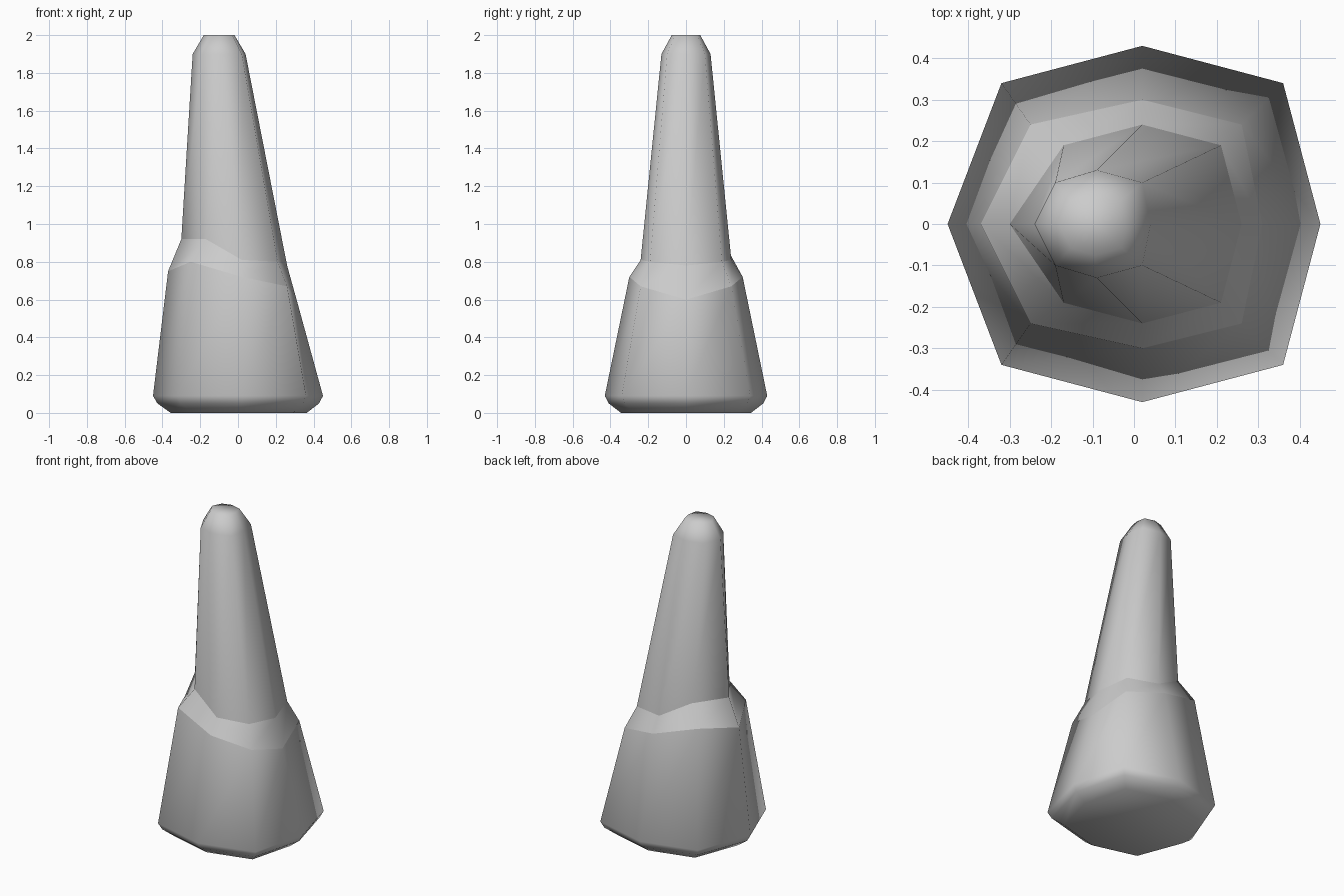
import bpy
import bmesh

cube = bpy.data.objects.get("Cube")
if cube:
    bpy.data.objects.remove(cube, do_unlink=True)

stone = bpy.data.materials.new("plain grey")
stone.use_nodes = True
grey = (0.6, 0.6, 0.6, 1)
stone.diffuse_color = grey
stone.node_tree.nodes["Principled BSDF"].inputs["Base Color"].default_value = grey


def octagon(left, left_diag, side, right_diag, right):
    """Mirror half an octagon (x, y, z points) across y = 0."""
    half = [left, left_diag, side, right_diag, right]
    back = [(x, -y, z) for x, y, z in half[3:0:-1]]
    return half + back


def scaled(ring, factor, z, centre=0.02):
    return [(centre + (x - centre) * factor, y * factor, z) for x, y, _ in ring]


# Octagonal rings from the foot to the tip
foot = octagon((-.45, 0, .09), (-.32, -.34, .09), (.02, -.43, .09),
               (.36, -.34, .09), (.45, 0, .09))
shoulder = octagon((-.37, 0, .75), (-.25, -.24, .80), (.02, -.30, .72),
                   (.26, -.24, .67), (.31, 0, .60))
neck = octagon((-.30, 0, .92), (-.17, -.19, .92), (.02, -.24, .81),
               (.21, -.19, .80), (.26, 0, .78))
shaft_top = octagon((-.24, 0, 1.9), (-.19, -.10, 1.9), (-.09, -.13, 1.9),
                    (.02, -.10, 1.9), (.04, 0, 1.9))
rings = [scaled(foot, .80, 0), scaled(foot, .95, .05), foot,
         shoulder, neck, shaft_top, scaled(shaft_top, .58, 2, -.10)]

# Skin the rings and close both ends
bm = bmesh.new()
loops = [[bm.verts.new(p) for p in ring] for ring in rings]
for low, high in zip(loops, loops[1:]):
    for i in range(len(low)):
        j = (i + 1) % len(low)
        bm.faces.new((low[i], low[j], high[j], high[i]))
bm.faces.new(loops[0][::-1])
bm.faces.new(loops[-1])
bmesh.ops.recalc_face_normals(bm, faces=bm.faces)
for face in bm.faces:
    face.smooth = True

# Crisp edges above and below the sloping shoulder band
for loop in loops[3:5]:
    for a, b in zip(loop, loop[1:] + loop[:1]):
        bm.edges.get((a, b)).smooth = False

mesh = bpy.data.meshes.new("tapered_post")
bm.to_mesh(mesh)
bm.free()
mesh.materials.append(stone)
post = bpy.data.objects.new("tapered_post", mesh)
bpy.context.collection.objects.link(post)
